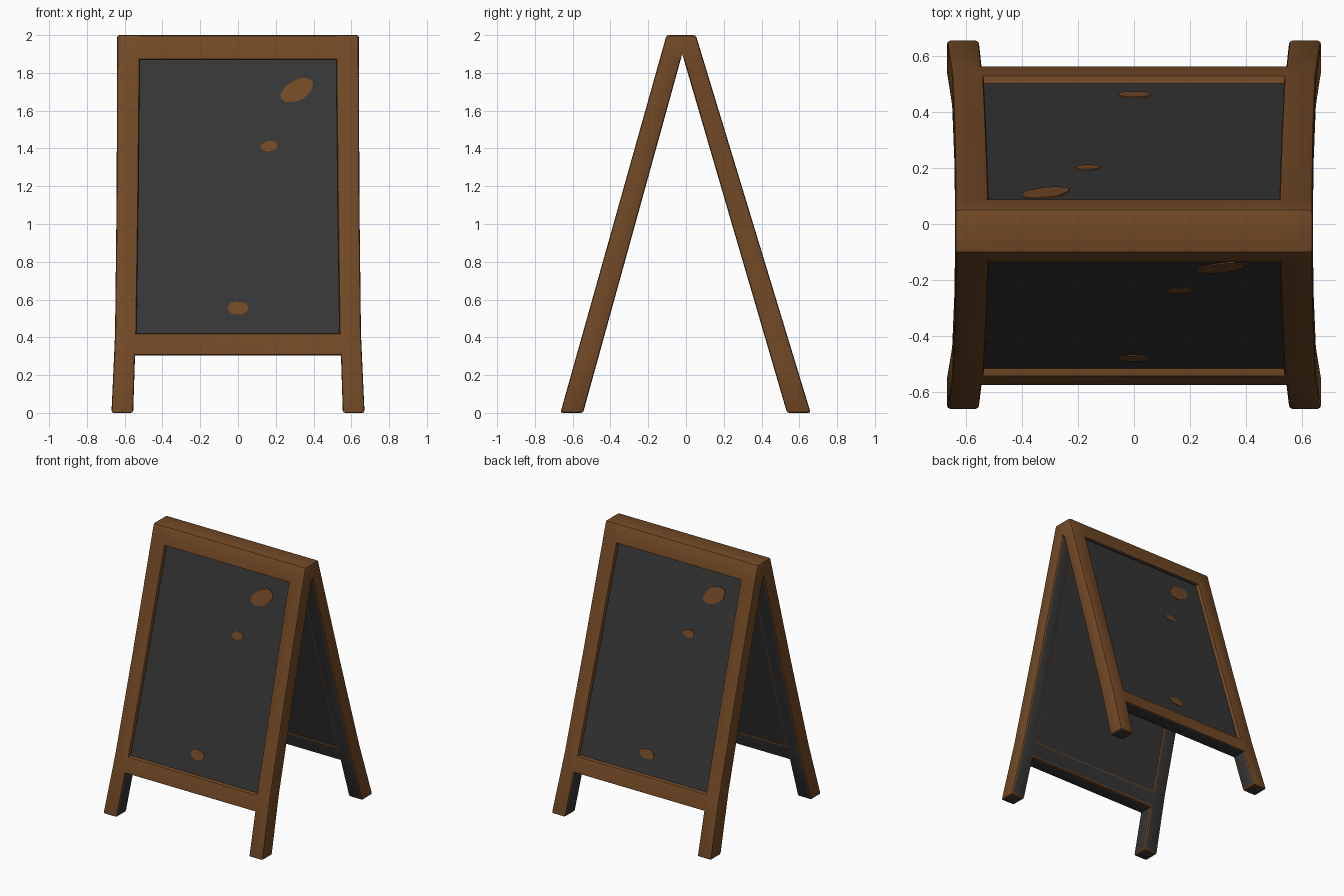
import bpy, bmesh, math, random

if "Cube" in bpy.data.objects:
    bpy.data.objects.remove(bpy.data.objects["Cube"])
random.seed(4)

def material(name, rgb):
    m = bpy.data.materials.new(name)
    m.diffuse_color = (*rgb, 1)
    m.use_nodes = True
    m.node_tree.nodes["Principled BSDF"].inputs["Base Color"].default_value = m.diffuse_color
    return m

WOOD = material("brown wood", (0.168, 0.066, 0.019))
SLATE = material("chalkboard slate", (0.036, 0.036, 0.036))
REVEAL = 0.03   # how far the board sits behind the frame

# Lean of each side: outer and inner surface as y(z); side -1 is front, +1 back
def outer(side, z):
    return -0.665 + 0.281 * z if side < 0 else 0.66 - 0.304 * z

def inner(side, z):
    if z >= 1.9:
        return -0.02
    return -0.545 + 0.2763 * z if side < 0 else 0.535 - 0.2921 * z

def finish(bm, name, mats, smooth=True):
    bmesh.ops.recalc_face_normals(bm, faces=bm.faces)
    me = bpy.data.meshes.new(name)
    bm.to_mesh(me)
    bm.free()
    ob = bpy.data.objects.new(name, me)
    bpy.context.collection.objects.link(ob)
    for m in mats:
        me.materials.append(m)
    if smooth:
        bpy.ops.object.select_all(action='DESELECT')
        ob.select_set(True)
        bpy.context.view_layer.objects.active = ob
        bpy.ops.object.shade_smooth_by_angle(angle=math.radians(30))
    return ob

# Frame: both sides as one welded grid of cells (stile, rail, stile)
ROWS = [0, 0.305, 0.42, 1.1, 1.87, 1.9, 2.0]
X_OUT = [0.67, 0.656, 0.651, 0.643, 0.64, 0.64, 0.64]
X_IN = [0.555, 0.545, 0.538, 0.528, 0.52, 0.52, 0.52]

def filled(c, r):
    return 0 <= c <= 2 and 0 <= r < len(ROWS) - 1 and (c != 1 or r in (1, 4, 5))

bm = bmesh.new()
verts = {}

def vert(side, c, r, d):
    x = (-X_OUT[r], -X_IN[r], X_IN[r], X_OUT[r])[c]
    z = ROWS[r]
    y = inner(side, z) if d else outer(side, z)
    key = (round(x, 4), round(y, 4), round(z, 4))
    if key not in verts:
        verts[key] = bm.verts.new(key)
    return verts[key]

for side in (-1, 1):
    for r in range(len(ROWS) - 1):
        for c in range(3):
            if not filled(c, r):
                continue
            def quad(corners, dark):
                f = bm.faces.new([vert(side, *k) for k in corners])
                f.material_index = int(dark)
            quad([(c, r, 0), (c + 1, r, 0), (c + 1, r + 1, 0), (c, r + 1, 0)], False)
            if ROWS[r] < 1.9:   # inside faces are painted dark
                quad([(c, r, 1), (c + 1, r, 1), (c + 1, r + 1, 1), (c, r + 1, 1)], True)
            for n, k in ((c - 1, c), (c + 1, c + 1)):
                if not filled(n, r):   # dark on the inner flanks of the feet
                    quad([(k, r, 0), (k, r, 1), (k, r + 1, 1), (k, r + 1, 0)],
                         r == 0 and 0 < k < 3)
            for n, k, dark in ((r - 1, r, True), (r + 1, r + 1, False)):
                if not filled(c, n):
                    quad([(c, k, 0), (c + 1, k, 0), (c + 1, k, 1), (c, k, 1)], dark)
bmesh.ops.recalc_face_normals(bm, faces=bm.faces)

# Soften the exposed corners, leaving the tight fold under the ridge sharp
edges = []
for e in bm.edges:
    fold = all(v.co.z > 1.86 and abs(v.co.y + 0.02) < 0.03 for v in e.verts)
    if len(e.link_faces) == 2 and not fold and e.calc_face_angle_signed() > 0.7:
        edges.append(e)
bmesh.ops.bevel(bm, geom=edges, offset=0.012, segments=2, profile=0.5,
                affect='EDGES', clamp_overlap=True)
finish(bm, "a_frame", [WOOD, SLATE])

# Chalkboards, let into the frame
def board(side, name):
    bm = bmesh.new()
    bmesh.ops.create_cube(bm, size=1)
    for v in bm.verts:
        z = 1.88 if v.co.z > 0 else 0.40
        is_out = v.co.y * side > 0
        y = outer(side, z) - side * REVEAL if is_out else inner(side, z) + side * 0.006
        v.co = (math.copysign(0.56 if z < 1 else 0.54, v.co.x), y, z)
    finish(bm, name, [SLATE], False)

# Worn patches: thin irregular plates on the board (x, z, half width, half height, tilt)
PATCHES = [(0.315, 1.71, 0.095, 0.055, 0.5),
           (0.165, 1.412, 0.045, 0.027, 0.1),
           (0.0, 0.555, 0.056, 0.034, 0.0)]

def patch(side, name, x, z, a, b, tilt):
    bm = bmesh.new()
    ring = []
    for i in range(14):
        t = 2 * math.pi * i / 14
        k = random.uniform(0.93, 1.07)
        u, w = a * k * math.cos(t), b * k * math.sin(t)
        px = x + u * math.cos(tilt) - w * math.sin(tilt)
        pz = z + u * math.sin(tilt) + w * math.cos(tilt)
        ring.append((-side * px, outer(side, pz) - side * REVEAL, pz))
    face = bm.faces.new([bm.verts.new(p) for p in ring])
    new = bmesh.ops.extrude_face_region(bm, geom=[face])["geom"]
    for v in new:
        if isinstance(v, bmesh.types.BMVert):
            v.co.y += side * 0.004
    finish(bm, name, [WOOD], False)

for side, label in ((-1, "front"), (1, "back")):
    board(side, label + "_chalkboard")
    for i, p in enumerate(PATCHES):
        patch(side, f"{label}_worn_patch_{i + 1}", *p)
